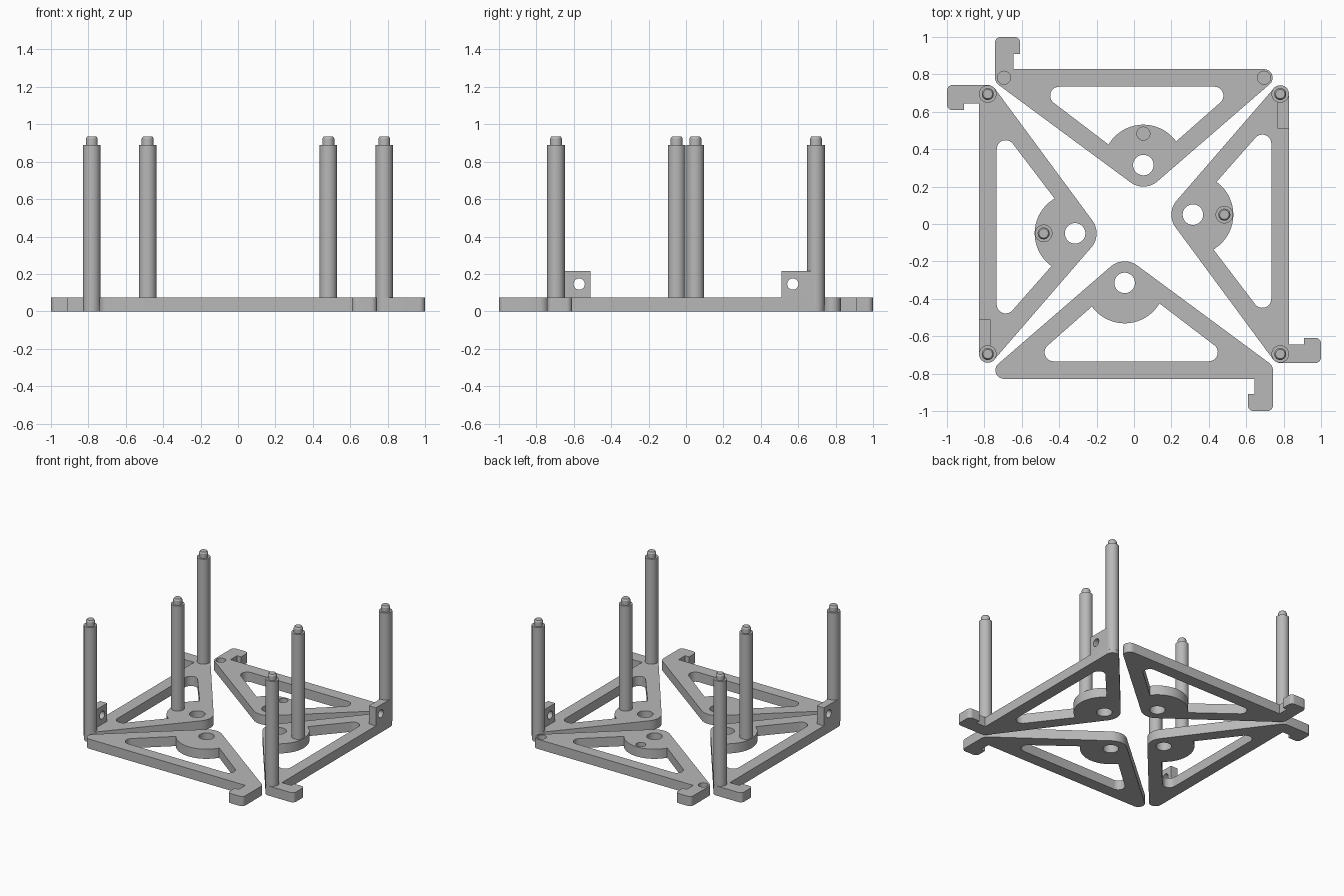
import bpy, bmesh
from math import sin, cos, atan2, acos, pi, tau, hypot, radians
from mathutils import Matrix, Vector

if "Cube" in bpy.data.objects:
    bpy.data.objects.remove(bpy.data.objects["Cube"])

grey = bpy.data.materials.new("plain_grey")
grey.use_nodes = True
GREY = (0.48, 0.48, 0.48, 1)
grey.diffuse_color = GREY
grey.node_tree.nodes["Principled BSDF"].inputs["Base Color"].default_value = GREY

THICK = 0.075
APEX = (0.05, 0.315)
CORNERS = [(-0.695, 0.782), (0.695, 0.782)]
DISC_R = 0.216
SEATS = CORNERS + [(0.05, 0.483)]        # where posts stand or plug in


def arc(c, r, a0, a1, n):
    return [(c[0] + r * cos(a0 + (a1 - a0) * i / n),
             c[1] + r * sin(a0 + (a1 - a0) * i / n)) for i in range(n + 1)]


def circle(c, r, n=32):
    return arc(c, r, 0, tau, n)[:-1]


def outline(discs):
    """Anticlockwise outline wrapped round discs (x, y, r); r = 0 is a sharp corner."""
    normals = []
    for (x, y, r), (x2, y2, r2) in zip(discs, discs[1:] + discs[:1]):
        d = hypot(x2 - x, y2 - y)
        normals.append(atan2(y2 - y, x2 - x) - acos((r - r2) / d))
    pts = []
    for i, (x, y, r) in enumerate(discs):
        if r == 0:
            pts.append((x, y))
        else:
            a0 = normals[i - 1]
            pts += arc((x, y), r, a0, a0 + (normals[i] - a0) % tau, 12)
    return pts


def finish(bm, name, matrix):
    bm.transform(matrix)
    bmesh.ops.recalc_face_normals(bm, faces=bm.faces)
    mesh = bpy.data.meshes.new(name)
    bm.to_mesh(mesh)
    bm.free()
    mesh.materials.append(grey)
    obj = bpy.data.objects.new(name, mesh)
    bpy.context.collection.objects.link(obj)
    return obj


def activate(obj):
    bpy.ops.object.select_all(action='DESELECT')
    obj.select_set(True)
    bpy.context.view_layer.objects.active = obj


def smooth(obj):
    activate(obj)
    bpy.ops.object.shade_smooth_by_angle(angle=radians(30))


def slab(name, loops, z0, z1, matrix):
    """Flat plate: the first loop is the rim, the others are holes."""
    bm = bmesh.new()
    for loop in loops:
        vs = [bm.verts.new((x, y, z0)) for x, y in loop]
        for a, b in zip(vs, vs[1:] + vs[:1]):
            bm.edges.new((a, b))
    bmesh.ops.triangle_fill(bm, use_beauty=True, use_dissolve=False,
                            edges=bm.edges[:], normal=(0, 0, 1))
    ext = bmesh.ops.extrude_face_region(bm, geom=bm.faces[:], use_keep_orig=True)
    top = [g for g in ext["geom"] if isinstance(g, bmesh.types.BMVert)]
    bmesh.ops.translate(bm, verts=top, vec=(0, 0, z1 - z0))
    return finish(bm, name, matrix)


def plate(name, matrix, sockets):
    rim = outline([(*APEX, 0.115), (*CORNERS[1], 0.046),
                   (-0.643, 0.828, 0), (-0.643, 0.908, 0), (-0.609, 0.908, 0),
                   (-0.639, 0.97, 0.03), (-0.713, 0.97, 0.03),
                   (*CORNERS[0], 0.048)])
    # window whose lower end is cut off by the round pad
    pad = arc(APEX, DISC_R, radians(149.5), radians(35.8), 24)
    window = outline([(-0.4, 0.686, 0.048)] + [(*p, 0) for p in pad]
                     + [(0.43, 0.686, 0.048)])
    obj = slab(name, [rim, window, circle(APEX, 0.055)], 0, THICK, matrix)
    # blind sockets in the top face
    for seat in SEATS if sockets else []:
        cutter = slab("socket_cutter", [circle(seat, 0.035)], 0.025, 0.2, matrix)
        cutter.hide_render = True
        mod = obj.modifiers.new("socket", 'BOOLEAN')
        mod.operation, mod.solver, mod.object = 'DIFFERENCE', 'EXACT', cutter
        activate(obj)
        bpy.ops.object.modifier_apply(modifier=mod.name)
        bpy.data.objects.remove(cutter)
    smooth(obj)


def post(name, matrix, seat):
    profile = [(0, 0.03), (0.047, 0.03), (0.047, 0.89), (0.032, 0.89),
               (0.032, 0.923), (0.025, 0.935), (0, 0.935)]
    bm = bmesh.new()
    vs = [bm.verts.new((r, 0, z)) for r, z in profile]
    for a, b in zip(vs, vs[1:]):
        bm.edges.new((a, b))
    bmesh.ops.spin(bm, geom=bm.verts[:] + bm.edges[:], cent=(0, 0, 0),
                   axis=(0, 0, 1), angle=tau, steps=32, use_merge=True)
    bmesh.ops.remove_doubles(bm, verts=bm.verts, dist=0.0005)
    smooth(finish(bm, name, matrix @ Matrix.Translation((*seat, 0))))


def bracket(name, matrix):
    rect = [(0.51, 0.05), (0.695, 0.05), (0.695, 0.215), (0.51, 0.215)]
    upright = Matrix(((0, 0, 1, 0), (1, 0, 0, 0), (0, 1, 0, 0), (0, 0, 0, 1)))
    smooth(slab(name, [rect, circle((0.571, 0.146), 0.03)], 0.767, 0.828,
                matrix @ upright))


keep = Matrix.Identity(4)
half_turn = Matrix.Rotation(pi, 4, 'Z')
swap = Matrix(((0, 1, 0, 0), (1, 0, 0, 0), (0, 0, 1, 0), (0, 0, 0, 1)))

# socketed plates at back and front, post-bearing plates at the sides
for socket_side, post_side, turn in (("back", "left", keep), ("front", "right", half_turn)):
    plate(socket_side + "_plate", turn, True)
    plate(post_side + "_plate", turn @ swap, False)
    for label, seat in zip(("hook", "bracket", "inner"), SEATS):
        post(f"{post_side}_{label}_post", turn @ swap, seat)
    bracket(post_side + "_bracket", turn)
